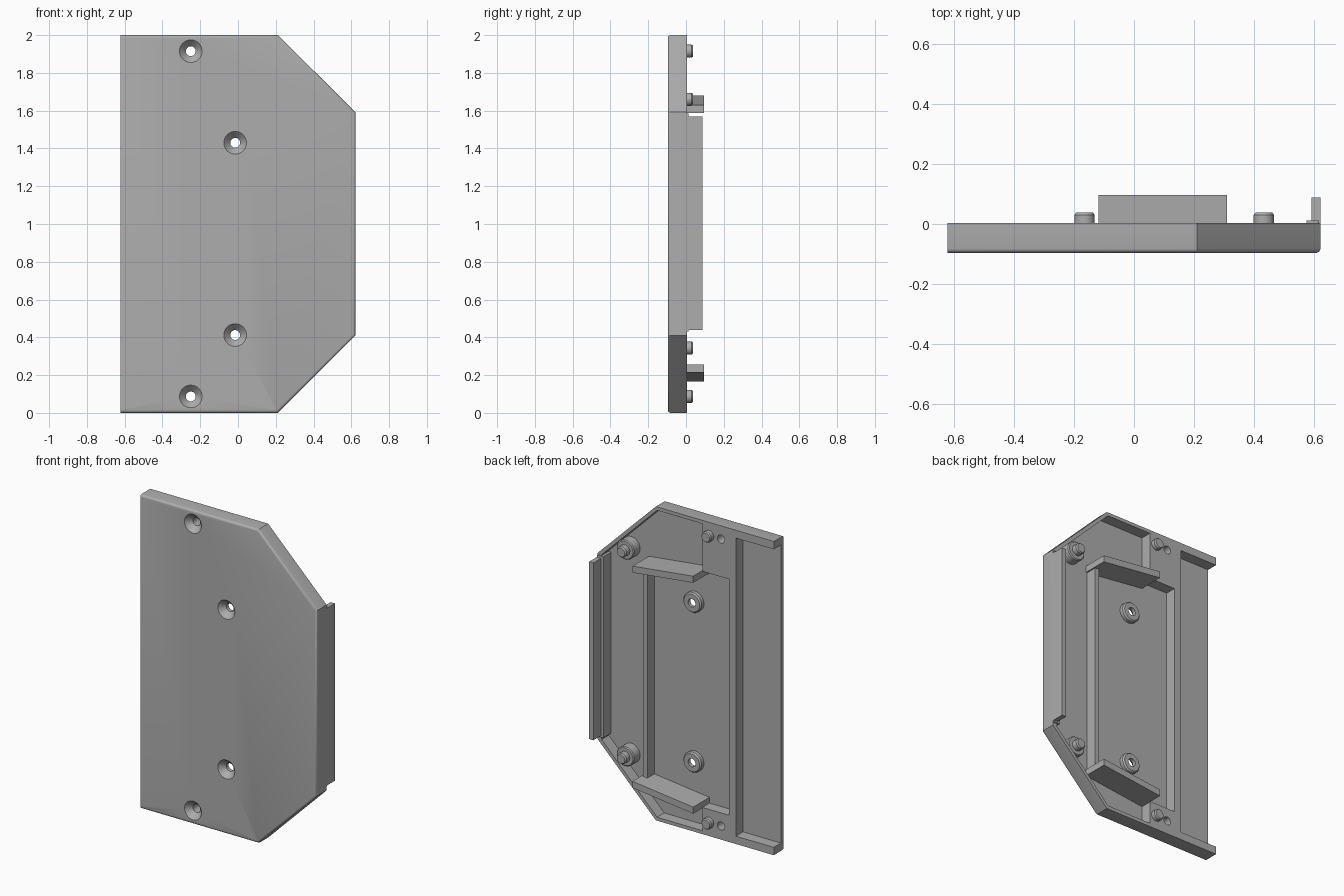
import bpy, bmesh, math
from mathutils import Matrix

cube = bpy.data.objects.get("Cube")
if cube:
    bpy.data.objects.remove(cube, do_unlink=True)

grey = bpy.data.materials.new("plain_grey")
grey.use_nodes = True
grey.diffuse_color = (0.42, 0.42, 0.42, 1)
grey.node_tree.nodes["Principled BSDF"].inputs["Base Color"].default_value = (0.42, 0.42, 0.42, 1)

FRONT, FLOOR, RIM, TOP = -0.096, -0.068, 0.004, 0.096
MID = 0.922  # height the pocket is mirrored about


def finish(name, bm):
    bmesh.ops.recalc_face_normals(bm, faces=bm.faces)
    mesh = bpy.data.meshes.new(name)
    bm.to_mesh(mesh)
    bm.free()
    mesh.materials.append(grey)
    ob = bpy.data.objects.new(name, mesh)
    bpy.context.collection.objects.link(ob)
    return ob


def prism(name, outline, y0, y1, bevel=0):
    """Extrude an x-z outline along y, rounding the sloped front rim if asked."""
    bm = bmesh.new()
    face = bm.faces.new([bm.verts.new((x, y0, z)) for x, z in outline])
    ext = bmesh.ops.extrude_face_region(bm, geom=[face])
    bmesh.ops.translate(bm, vec=(0, y1 - y0, 0),
                        verts=[v for v in ext["geom"] if isinstance(v, bmesh.types.BMVert)])
    if bevel:
        rim = [e for e in bm.edges if all(v.co.y < y0 + 0.001 for v in e.verts)
               and max(v.co.x for v in e.verts) > 0]
        bmesh.ops.bevel(bm, geom=rim, offset=bevel, segments=4, profile=0.5, affect='EDGES')
    return finish(name, bm)


def box(name, x0, x1, y0, y1, z0, z1):
    return prism(name, [(x0, z0), (x1, z0), (x1, z1), (x0, z1)], y0, y1)


def lathe(name, x, z, profile, sides=32):
    """Spin (radius, y) steps around a y axis at x, z."""
    bm = bmesh.new()
    rings = []
    for r, y in profile:
        rings.append([bm.verts.new((x + r * math.cos(2 * math.pi * i / sides), y,
                                    z + r * math.sin(2 * math.pi * i / sides)))
                      for i in range(sides)])
    for a, b in zip(rings, rings[1:]):
        for i in range(sides):
            j = (i + 1) % sides
            bm.faces.new((a[i], a[j], b[j], b[i]))
    bm.faces.new(rings[0])
    bm.faces.new(rings[-1])
    return finish(name, bm)


def cut(target, cutter):
    mod = target.modifiers.new("cut", 'BOOLEAN')
    mod.operation = 'DIFFERENCE'
    mod.solver = 'EXACT'
    mod.object = cutter
    cutter.hide_render = True
    cutter.hide_set(True)
    cutter.display_type = 'WIRE'


def smooth(ob):
    bpy.ops.object.select_all(action='DESELECT')
    ob.select_set(True)
    bpy.context.view_layer.objects.active = ob
    bpy.ops.object.shade_smooth_by_angle(angle=math.radians(30))


# Cover plate with clipped corners and a rounded front rim
shell = prism("cover_plate", [(-0.622, 0), (0.21, 0), (0.622, 0.41), (0.622, 1.593),
                              (0.21, 2), (-0.622, 2)], FRONT, RIM, 0.014)
smooth(shell)

# Open channel, main cavity and shallow pocket
cut(shell, box("channel_cutter", -0.7, -0.354, FLOOR, 0.1, 0.05, 1.95))
cut(shell, prism("cavity_cutter", [(-0.118, 0.022), (0.201, 0.022), (0.592, 0.413), (0.592, 1.59),
                                   (0.201, 1.978), (-0.118, 1.978)], FLOOR, 0.1))
cut(shell, box("pocket_cutter", -0.306, -0.1, FLOOR, 0.1, 0.17, 1.675))

# Countersunk screw holes, with ring bosses inside the pocket
for x, z, boss in ((-0.25, 1.915, False), (-0.25, 0.087, False),
                   (-0.015, 1.43, True), (-0.015, 0.412, True)):
    hole = lathe("screw_hole_cutter", x, z, [(0.062, FRONT - 0.002), (0.06, FRONT),
                                             (0.026, -0.06), (0.026, 0.05)])
    cut(shell, hole)
    if boss:
        ring = lathe("screw_boss", x, z, [(0.064, FLOOR - 0.01), (0.064, -0.045), (0.056, -0.036)])
        smooth(ring)
        cut(ring, hole)

# Sloped ledges above and below the pocket
for name, s in (("upper_ledge", 1), ("lower_ledge", -1)):
    outline = [(-0.118, MID + s * 0.757), (0.31, MID + s * 0.707),
               (0.31, MID + s * 0.665), (-0.118, MID + s * 0.715)]
    prism(name, outline, FLOOR - 0.01, TOP)

# Pocket side wall
box("pocket_wall", 0.27, 0.3, FLOOR - 0.01, RIM, MID - 0.69, MID + 0.69)

# Tall side tab and its base lip
box("side_tab", 0.592, 0.622, FLOOR, 0.088, 0.44, 1.57)
box("tab_lip", 0.575, 0.618, FLOOR - 0.01, 0.012, 0.43, 1.585)

# Locating pegs, the outer pair on round bosses
for x, z, boss in ((-0.165, 1.915, False), (-0.165, 0.087, False),
                   (0.433, 1.66, True), (0.433, 0.343, True)):
    smooth(lathe("locating_peg", x, z, [(0.034, FLOOR - 0.01), (0.034, 0.03), (0.028, 0.038)]))
    if boss:
        smooth(lathe("peg_boss", x, z, [(0.062, FLOOR - 0.01), (0.062, -0.01), (0.056, -0.004)]))
